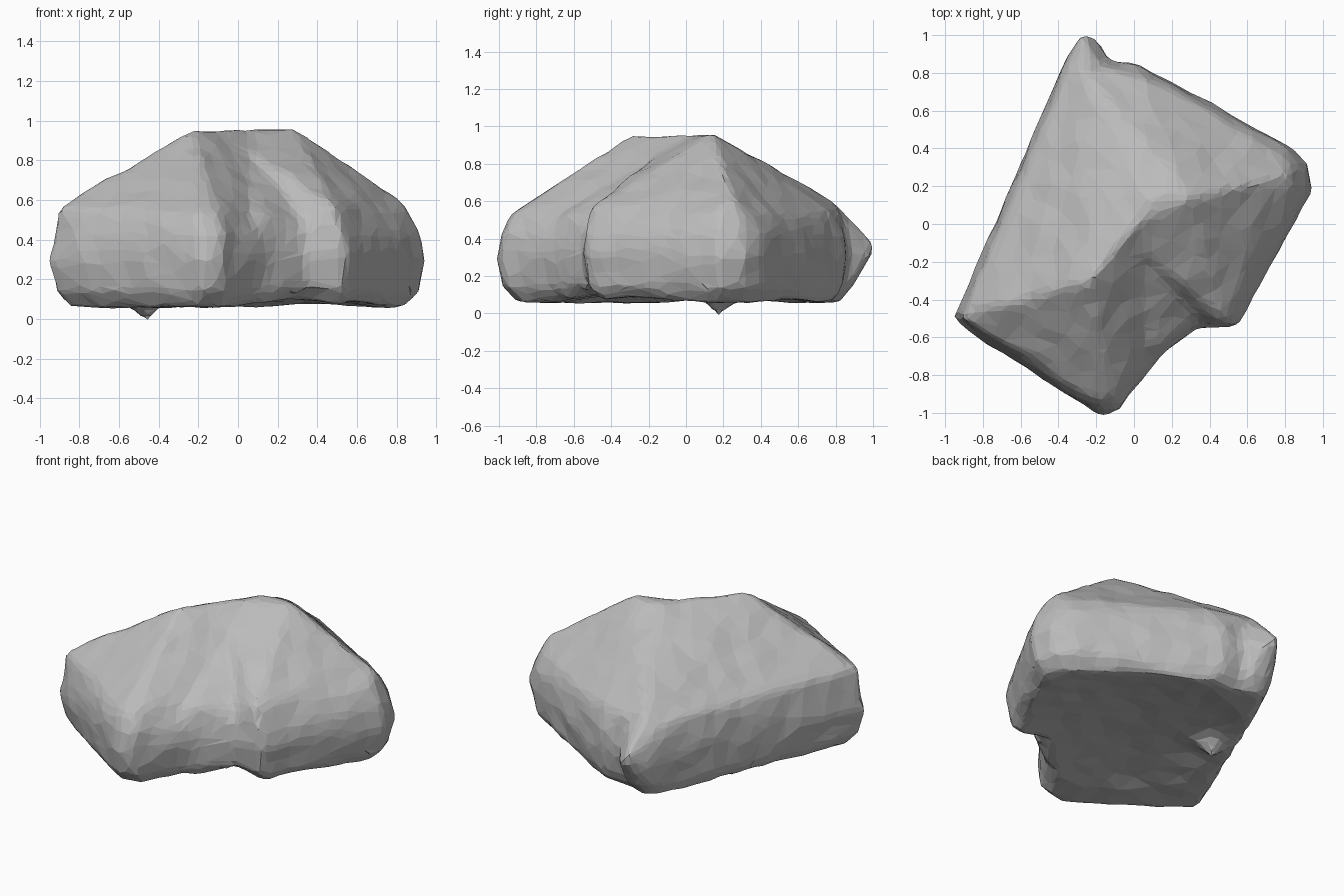
import bpy, bmesh
from mathutils import Vector, noise

cube = bpy.data.objects.get("Cube")
if cube:
    bpy.data.objects.remove(cube, do_unlink=True)

# Single stone colour
stone = bpy.data.materials.new("grey_stone")
stone.use_nodes = True
stone.diffuse_color = (0.5, 0.5, 0.5, 1)
stone.node_tree.nodes["Principled BSDF"].inputs["Base Color"].default_value = (0.5, 0.5, 0.5, 1)

# Wall section: inset from the outline at each height
WALL = [(0.06, 0.11), (0.14, 0.03), (0.3, 0.0), (0.43, 0.02), (0.53, 0.08)]


def lobe(corners, tops):
    """Convex mass: rounded walls over the plan corners, closed by roof points."""
    centre = sum((Vector(c) for c in corners), Vector((0, 0))) / len(corners)
    points = [Vector(t) for t in tops]
    for c in corners:
        p = Vector(c)
        inward = (centre - p).normalized()
        for z, inset in WALL:
            points.append((p + inward * inset).to_3d() + Vector((0, 0, z)))
    part = bmesh.new()
    for p in points:
        part.verts.new(p + noise.noise_vector(p * 9) * 0.004)
    bmesh.ops.convex_hull(part, input=part.verts[:])
    spare = [v for v in part.verts if not v.link_faces]
    bmesh.ops.delete(part, geom=spare, context="VERTS")
    return part


def base_point():
    """Downward point under the base."""
    part = bmesh.new()
    cone = bmesh.ops.create_cone(part, cap_ends=True, segments=6, radius1=0.01,
                                 radius2=0.2, depth=0.19)
    bmesh.ops.translate(part, verts=cone["verts"], vec=(-0.46, 0.18, 0.05))
    return part


peak_a = (-0.23, -0.3, 0.955)
saddle = (-0.06, -0.05, 0.935)
peak_b = (0.08, 0.1, 0.965)
back_shoulder = (-0.26, 0.83, 0.575)

# West mass with the front wing and the back spur
west = lobe([(-0.955, -0.5), (-0.82, -0.61), (-0.27, -0.88), (-0.18, -1.015),
             (-0.07, -0.99), (0.18, -0.63), (-0.37, 0.86), (-0.28, 0.93), (-0.17, 0.9)],
            [peak_a, saddle, peak_b, (-0.91, -0.49, 0.57), (-0.18, -0.85, 0.58),
             back_shoulder, (-0.27, 1.02, 0.36), (-0.18, 0.97, 0.3)])
# East mass with two side corners
east = lobe([(-0.3, 0.86), (0.0, 0.86), (0.13, 0.79), (0.83, 0.41), (0.92, 0.31),
             (0.95, 0.18), (0.54, -0.55), (0.36, -0.55), (-0.3, -0.3)],
            [saddle, peak_b, (0.29, 0.14, 0.965), (0.81, 0.25, 0.61),
             (0.48, -0.51, 0.57), back_shoulder])
# Fill in the valley between the front wing and the side corner
valley = lobe([(0.08, -0.74), (0.2, -0.61), (0.34, -0.55), (0.35, -0.2), (-0.05, -0.3)],
              [(0.03, 0.0, 0.93), (0.2, -0.46, 0.55)])

bm = bmesh.new()
for part in (west, east, valley, base_point()):
    bmesh.ops.recalc_face_normals(part, faces=part.faces[:])
    piece = bpy.data.meshes.new("piece")
    part.to_mesh(piece)
    part.free()
    bm.from_mesh(piece)
    bpy.data.meshes.remove(piece)
mesh = bpy.data.meshes.new("boulder")
bm.to_mesh(mesh)
bm.free()
boulder = bpy.data.objects.new("boulder", mesh)
bpy.context.collection.objects.link(boulder)

# Fuse the masses and soften the seams
remesh = boulder.modifiers.new("fuse", "REMESH")
remesh.mode = "VOXEL"
remesh.voxel_size = 0.035
smooth = boulder.modifiers.new("soften", "SMOOTH")
smooth.factor = 0.5
smooth.iterations = 3
bpy.context.view_layer.update()
graph = bpy.context.evaluated_depsgraph_get()
rock = bpy.data.meshes.new_from_object(boulder.evaluated_get(graph))
boulder.modifiers.clear()
boulder.data = rock

# Shallow hollow in the underside
under = [v for v in rock.vertices if v.normal.z < -0.4 and v.co.z < 0.13]
for v in under:
    reach = Vector((v.co.x - 0.05, v.co.y)).length / 0.7
    v.co.z += 0.07 * max(0, 1 - reach ** 2)

# Uneven surface, broken into coarse facets
for v in rock.vertices:
    v.co += noise.noise_vector(v.co * 7) * 0.01
rock.materials.clear()
rock.materials.append(stone)
for p in rock.polygons:
    p.use_smooth = False
    p.material_index = 0
facet = boulder.modifiers.new("facet", "DECIMATE")
facet.ratio = 0.14
